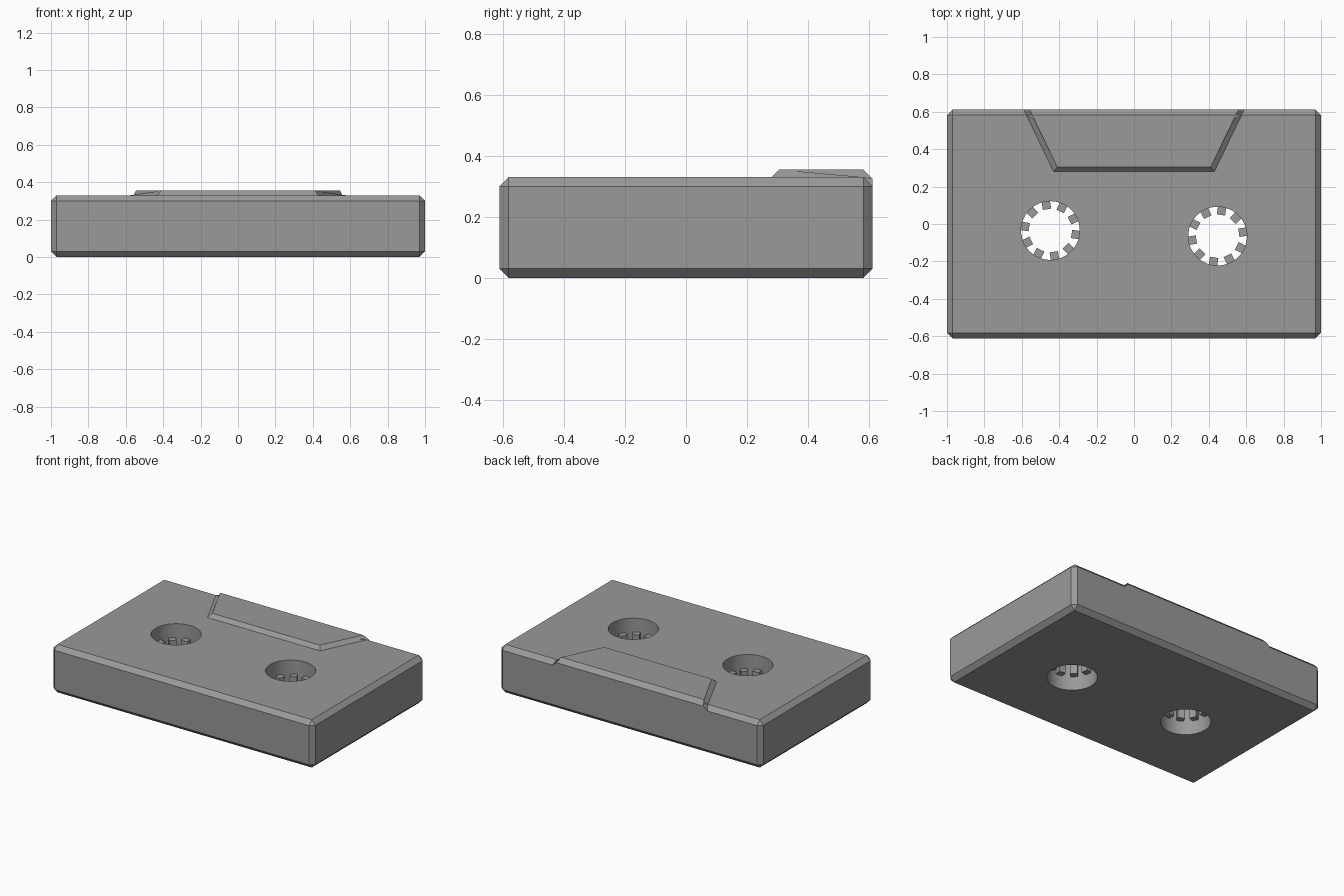
import bpy, bmesh, math
from mathutils import Matrix, Vector

if "Cube" in bpy.data.objects:
    bpy.data.objects.remove(bpy.data.objects["Cube"], do_unlink=True)

GREY = (0.32, 0.32, 0.32, 1)
grey = bpy.data.materials.new("grey plastic")
grey.use_nodes = True
grey.diffuse_color = GREY
grey.node_tree.nodes["Principled BSDF"].inputs["Base Color"].default_value = GREY

HEIGHT, BEVEL, HOLE_R = 0.33, 0.03, 0.157


def make_object(name, bm):
    bmesh.ops.recalc_face_normals(bm, faces=bm.faces)
    mesh = bpy.data.meshes.new(name)
    bm.to_mesh(mesh)
    bm.free()
    mesh.materials.append(grey)
    obj = bpy.data.objects.new(name, mesh)
    bpy.context.collection.objects.link(obj)
    return obj


def activate(obj):
    bpy.ops.object.select_all(action="DESELECT")
    obj.select_set(True)
    bpy.context.view_layer.objects.active = obj


# Chamfered body
bm = bmesh.new()
bmesh.ops.create_cube(bm, size=1, matrix=Matrix.Translation((0, 0, HEIGHT / 2))
                      @ Matrix.Diagonal((2, 1.224, HEIGHT, 1)))
bmesh.ops.bevel(bm, geom=bm.edges[:], offset=BEVEL, segments=1, affect="EDGES")
body = make_object("cassette_body", bm)

# Spool holes through the body, each with a ring of drive teeth
for side, centre, turn in (("right", (-0.447, -0.035), 27), ("left", (0.447, -0.065), 9)):
    place = Matrix.Translation((*centre, HEIGHT / 2))
    bm = bmesh.new()
    bmesh.ops.create_cone(bm, cap_ends=True, segments=48, radius1=HOLE_R,
                          radius2=HOLE_R, depth=1, matrix=place)
    cutter = make_object(side + "_hole_cutter", bm)
    cutter.hide_render = True
    activate(body)
    cut = body.modifiers.new("spool hole", "BOOLEAN")
    cut.operation, cut.solver, cut.object = "DIFFERENCE", "EXACT", cutter
    bpy.ops.object.modifier_apply(modifier=cut.name)
    bpy.data.objects.remove(cutter, do_unlink=True)

    bm = bmesh.new()
    for i in range(10):
        spin = Matrix.Rotation(math.radians(turn + 36 * i), 4, "Z")
        bmesh.ops.create_cube(bm, size=1, matrix=place @ spin
                              @ Matrix.Translation((HOLE_R - 0.017, 0, 0))
                              @ Matrix.Diagonal((0.05, 0.045, 0.14, 1)))
    make_object(side + "_spool_teeth", bm)

activate(body)
bpy.ops.object.shade_smooth_by_angle(angle=math.radians(30))

# Raised trapezoid along the back edge, with sloping sides
half = [(0.43, 0.28, 0.33), (0.41, 0.305, 0.355), (0.545, 0.582, 0.355),
        (0.56, 0.612, 0.325), (0.59, 0.612, 0.30), (0.575, 0.582, 0.33)]
bm = bmesh.new()
rings = [[bm.verts.new(Vector((s * x, y, z))) for x, y, z in half] for s in (1, -1)]
for ring in rings:
    bm.faces.new(ring)
for i in range(len(half)):
    j = (i + 1) % len(half)
    bm.faces.new((rings[0][i], rings[0][j], rings[1][j], rings[1][i]))
make_object("raised_panel", bm)
